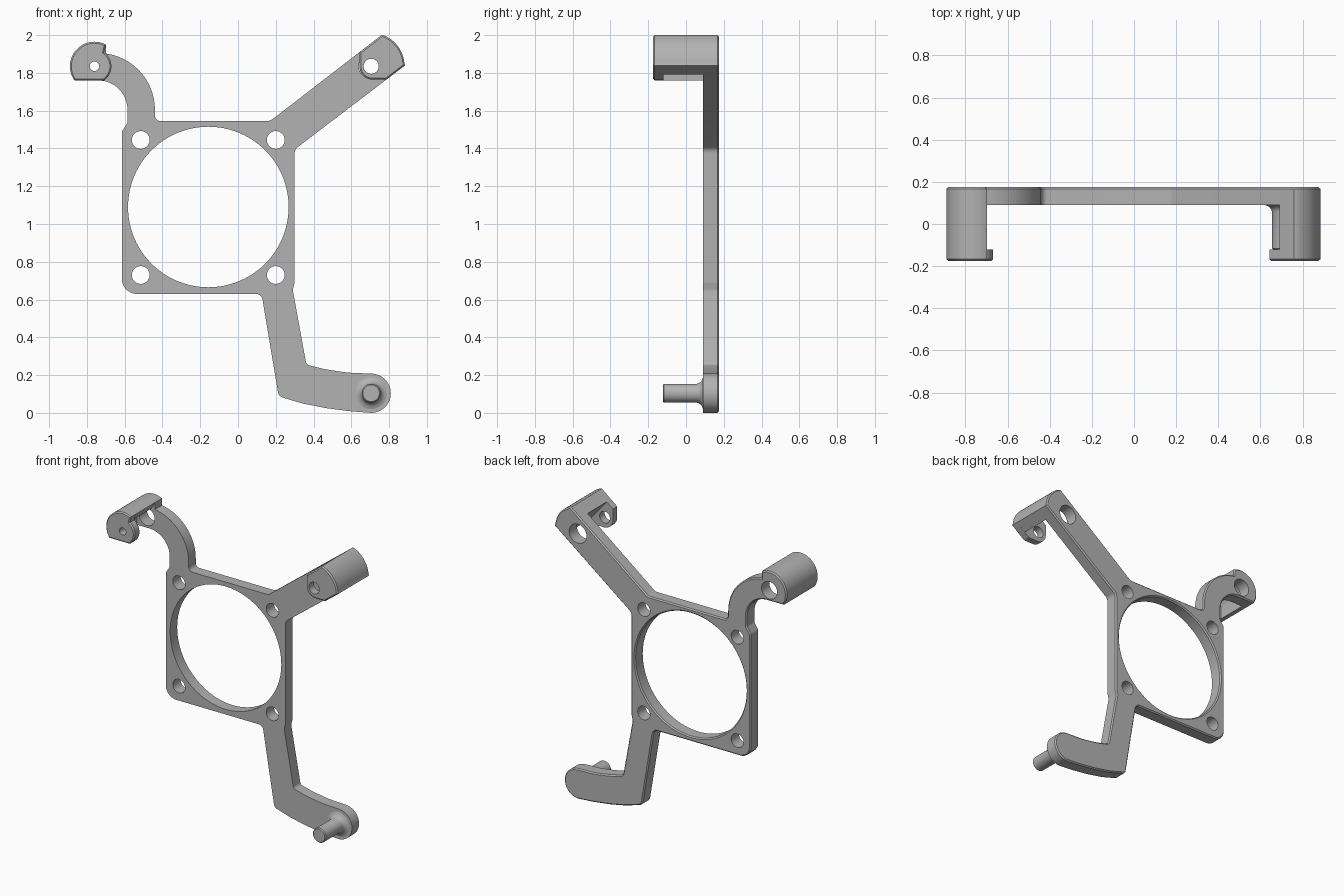
import bpy, bmesh
from math import sin, cos, tan, radians, pi
from mathutils import Vector

cube = bpy.data.objects.get("Cube")
if cube:
    bpy.data.objects.remove(cube, do_unlink=True)

grey = bpy.data.materials.new("plain_grey")
grey.use_nodes = True
grey.diffuse_color = (0.45, 0.45, 0.45, 1)
grey.node_tree.nodes["Principled BSDF"].inputs["Base Color"].default_value = grey.diffuse_color

BACK, FACE, TAB, FRONT = 0.175, 0.09, -0.12, -0.175
CH = 0.008  # rim chamfer


def arc(cx, cz, r, a0, a1, n=16):
    angles = [radians(a0 + (a1 - a0) * i / n) for i in range(n + 1)]
    return [(cx + r * cos(a), cz + r * sin(a)) for a in angles]


def circle(cx, cz, r, n=48):
    return arc(cx, cz, r, 0, 360, n)[:-1]


def rounded(points):
    """Fillet every corner given as (x, z, radius); plain (x, z) stays sharp."""
    out = []
    for i, p in enumerate(points):
        b = Vector(p[:2])
        if len(p) == 2:
            out.append(b)
            continue
        u = Vector(points[i - 1][:2]) - b
        v = Vector(points[(i + 1) % len(points)][:2]) - b
        turn = pi - u.angle(v)
        t = min(p[2] * tan(turn / 2), 0.49 * min(u.length, v.length))
        s, e = b + u.normalized() * t, b + v.normalized() * t
        n = max(2, int(turn / radians(9)))
        r = t / tan(turn / 2)
        centre = b + (u.normalized() + v.normalized()).normalized() * (r / cos(turn / 2))
        for k in range(n + 1):
            d = (s - centre).lerp(e - centre, k / n)
            out.append(centre + d.normalized() * r)
    return out


def inset(points, d):
    """Move a counter-clockwise outline inward by d."""
    out = []
    for i, p in enumerate(points):
        a = (p - points[i - 1]).normalized()
        b = (points[(i + 1) % len(points)] - p).normalized()
        n1, n2 = Vector((-a.y, a.x)), Vector((-b.y, b.x))
        out.append(p + (n1 + n2) * (d / (1 + n1.dot(n2))))
    return out


def solid(name, outline, layers, holes=()):
    """Stack an outline along y as (y, inset) layers; holes are (x, z, r, chamfered)."""
    pts = [Vector(p[:2]) for p in outline]
    pts = [p for i, p in enumerate(pts) if (p - pts[i - 1]).length > 1e-4]
    area = sum(pts[i - 1].x * p.y - p.x * pts[i - 1].y for i, p in enumerate(pts))
    if area < 0:
        pts.reverse()
    bm = bmesh.new()
    stacks = [[inset(pts, d) for y, d in layers]]
    for x, z, r, chamfered in holes:
        stacks.append([circle(x, z, r + d * chamfered, 96 if r > 0.2 else 32) for y, d in layers])
    caps = [[], []]
    for stack in stacks:
        rings = [[bm.verts.new((p[0], y, p[1])) for p in loop]
                 for loop, (y, d) in zip(stack, layers)]
        n = len(rings[0])
        for lo, hi in zip(rings, rings[1:]):
            for i in range(n):
                bm.faces.new((lo[i - 1], lo[i], hi[i], hi[i - 1]))
        for cap, ring in zip(caps, (rings[0], rings[-1])):
            cap += [bm.edges.get((ring[i - 1], ring[i])) for i in range(n)]
    for cap in caps:
        bmesh.ops.triangle_fill(bm, use_beauty=True, edges=cap)
    bmesh.ops.recalc_face_normals(bm, faces=bm.faces)
    mesh = bpy.data.meshes.new(name)
    bm.to_mesh(mesh)
    bm.free()
    mesh.materials.append(grey)
    ob = bpy.data.objects.new(name, mesh)
    bpy.context.collection.objects.link(ob)
    bpy.ops.object.select_all(action='DESELECT')
    ob.select_set(True)
    bpy.context.view_layer.objects.active = ob
    bpy.ops.object.shade_smooth_by_angle(angle=radians(30))
    return ob


HOOK = (-0.76, 1.835)
ARM = (0.705, 1.835)
PIN = (0.705, 0.104)
arm_end = [(0.76, 2.0)] + arc(*ARM, 0.177, 68, 5, 10) + [(0.885, 1.84)]
hook_end = arc(*HOOK, 0.13, 62, 215, 28)

# Flat bracket: square frame with three arms
outline = rounded(
    [(-0.615, 0.63, 0.08), (-0.615, 1.49, 0.03), (-0.585, 1.535, 0.03)]
    + arc(-0.74, 1.605, 0.155, 0, 90) + hook_end[::-1]
    + arc(-0.74, 1.605, 0.30, 82, 0, 20)
    + [(-0.44, 1.545, 0.035), (0.17, 1.545, 0.05)]
    + arm_end
    + [(0.30, 1.395, 0.04), (0.30, 0.69, 0.03), (0.29, 0.65, 0.03), (0.362, 0.256, 0.025),
       (0.46, 0.231, 0.5), (0.58, 0.213, 0.5)]
    + arc(*PIN, 0.104, 90, -90, 24)
    + [(0.59, 0.009, 0.5), (0.46, 0.026, 0.5), (0.34, 0.05, 0.5),
       (0.215, 0.088, 0.035), (0.125, 0.63, 0.035)])
holes = [(-0.157, 1.09, 0.425, 1), (*HOOK, 0.06, 0), (*ARM, 0.066, 0)]
holes += [(x, z, 0.047, 0) for x in (-0.515, 0.2) for z in (0.73, 1.445)]
solid("bracket_frame", outline, [(FACE, 0), (BACK - CH, 0), (BACK, CH)], holes)

# Clip on the upper left arm: curved wall and front tab
wall = hook_end + [(-0.835, 1.76)] + arc(*HOOK, 0.075, 180, 62, 16)
solid("hook_wall", wall, [(TAB, 0), (FACE, 0)])
tab = hook_end + arc(*HOOK, 0.09, -56, 55, 18)
solid("hook_tab", tab, [(FRONT, CH), (FRONT + CH, 0), (TAB, 0)], [(*HOOK, 0.025, 0)])

# Clip on the upper right arm: end wall and front tab
solid("arm_wall", [(0.69, 1.946)] + arm_end + [(0.82, 1.791)], [(TAB, 0), (FACE, 0)])
tab = rounded([(0.643, 1.909)] + arm_end + [(0.785, 1.764, 0.02), (0.643, 1.764, 0.085)])
solid("arm_tab", tab, [(FRONT, CH), (FRONT + CH, 0), (TAB, 0)], [(*ARM, 0.04, 0)])

# Locating pin with a flared foot on the lower arm
solid("pin", circle(*PIN, 0.05),
      [(-0.122, 0.006), (-0.116, 0), (0.058, 0), (0.07, -0.004), (0.08, -0.012),
       (0.086, -0.022), (FACE, -0.034)])
